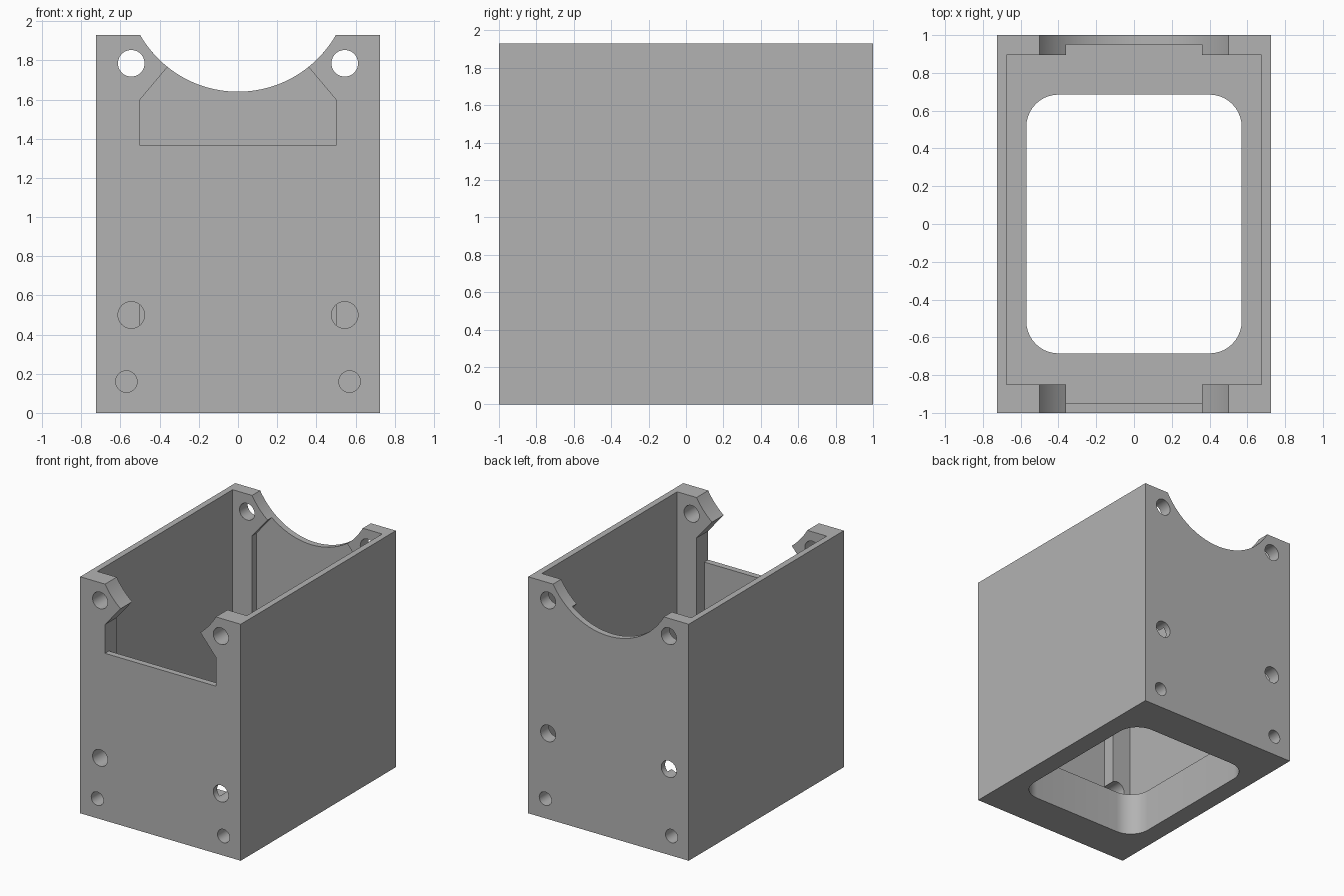
import bpy, bmesh, math
from mathutils import Vector

cube = bpy.data.objects.get("Cube")
if cube:
    bpy.data.objects.remove(cube, do_unlink=True)

# Overall sizes
HALF_X, HALF_Y, HEIGHT = 0.725, 1.0, 1.93
FLOOR = 0.35
WALL_Y = 0.95
POST_X = 0.5
ARC_R, ARC_Z = 0.576, 2.216
ABOVE = 2.2

grey = bpy.data.materials.new("plain grey")
grey.use_nodes = True
grey.diffuse_color = (0.45, 0.45, 0.45, 1)
grey.node_tree.nodes["Principled BSDF"].inputs["Base Color"].default_value = (0.45, 0.45, 0.45, 1)


def prism(name, points, start, end):
    """Extrude a closed loop of 3D points from offset start to offset end."""
    bm = bmesh.new()
    start, end = Vector(start), Vector(end)
    face = bm.faces.new([bm.verts.new(Vector(p) + start) for p in points])
    extruded = bmesh.ops.extrude_face_region(bm, geom=[face])
    moved = [v for v in extruded["geom"] if isinstance(v, bmesh.types.BMVert)]
    bmesh.ops.translate(bm, verts=moved, vec=end - start)
    bmesh.ops.recalc_face_normals(bm, faces=bm.faces)
    mesh = bpy.data.meshes.new(name)
    bm.to_mesh(mesh)
    bm.free()
    mesh.materials.append(grey)
    obj = bpy.data.objects.new(name, mesh)
    bpy.context.collection.objects.link(obj)
    return obj


def along_y(name, profile, y0, y1):
    return prism(name, [(x, 0, z) for x, z in profile], (0, y0, 0), (0, y1, 0))


def along_z(name, profile, z0, z1):
    return prism(name, [(x, y, 0) for x, y in profile], (0, 0, z0), (0, 0, z1))


def rectangle(x0, x1, y0, y1):
    return [(x0, y0), (x1, y0), (x1, y1), (x0, y1)]


def arc(cx, cy, r, a0, a1, steps):
    return [(cx + r * math.cos(a0 + (a1 - a0) * i / steps),
             cy + r * math.sin(a0 + (a1 - a0) * i / steps)) for i in range(steps + 1)]


def circle(cx, cy, r, steps=40):
    return arc(cx, cy, r, 0, math.tau, steps)[:-1]


def mirrored(half):
    """Close a right-hand profile with its mirror image."""
    return half + [(-x, z) for x, z in reversed(half)]


def notch(bottom):
    """Opening with clipped shoulders below the round cradle."""
    low, high = -math.acos(0.36 / ARC_R), -math.acos(POST_X / ARC_R)
    half = [(POST_X, bottom), (POST_X, 1.6)] + arc(0, ARC_Z, ARC_R, low, high, 8)
    return mirrored(half + [(POST_X, ABOVE)])


def rounded(hx, hy, r):
    points = []
    for i, (sx, sy) in enumerate([(1, 1), (-1, 1), (-1, -1), (1, -1)]):
        a = i * math.pi / 2
        points += arc(sx * (hx - r), sy * (hy - r), r, a, a + math.pi / 2, 10)
    return points


# Solid block
body = along_z("open_housing", rectangle(-HALF_X, HALF_X, -HALF_Y, HALF_Y), 0, HEIGHT)

# Inner space, leaving corner posts between the slot and the side walls
cutters = [
    along_z("cavity_cutter", rectangle(-0.675, 0.675, -0.85, 0.895), FLOOR, ABOVE),
    along_y("post_slot_cutter", notch(FLOOR), -WALL_Y, WALL_Y),
    along_y("front_notch_cutter", notch(1.365), -1.1, -0.9),
    along_z("floor_opening_cutter", rounded(0.57, 0.685, 0.17), -0.1, FLOOR + 0.1),
]

# Round cradle in the back wall
low = -math.acos(POST_X / ARC_R)
cradle = arc(0, ARC_Z, ARC_R, -math.pi - low, low, 40)
cutters.append(along_y("back_cradle_cutter",
                       [(-POST_X, ABOVE)] + cradle + [(POST_X, ABOVE)], 0.92, 1.1))

# Screw holes: through the posts, and blind ones in the floor
for side in (-1, 1):
    for y0, y1, middle_z in ((-1.1, -0.7, 0.5), (0.7, 1.1, 0.7)):
        for z in (middle_z, 1.785):
            cutters.append(along_y("post_hole_cutter", circle(side * 0.545, z, 0.068), y0, y1))
    for y0, y1 in ((-1.1, -0.72), (0.72, 1.1)):
        cutters.append(along_y("floor_hole_cutter", circle(side * 0.57, 0.16, 0.055), y0, y1))

for cutter in cutters:
    cutter.hide_render = True
    cut = body.modifiers.new(cutter.name, "BOOLEAN")
    cut.operation = "DIFFERENCE"
    cut.solver = "EXACT"
    cut.object = cutter

# Bake the cuts and drop the cutters
graph = bpy.context.evaluated_depsgraph_get()
graph.update()
result = bpy.data.meshes.new_from_object(body.evaluated_get(graph))
body.modifiers.clear()
body.data = result
for cutter in cutters:
    bpy.data.objects.remove(cutter, do_unlink=True)

# Tidy the seams and smooth only the round surfaces
bm = bmesh.new()
bm.from_mesh(result)
bmesh.ops.remove_doubles(bm, verts=bm.verts, dist=0.0005)
bm.to_mesh(result)
bm.free()
bpy.ops.object.select_all(action="DESELECT")
body.select_set(True)
bpy.context.view_layer.objects.active = body
bpy.ops.object.shade_smooth_by_angle(angle=math.radians(30))
